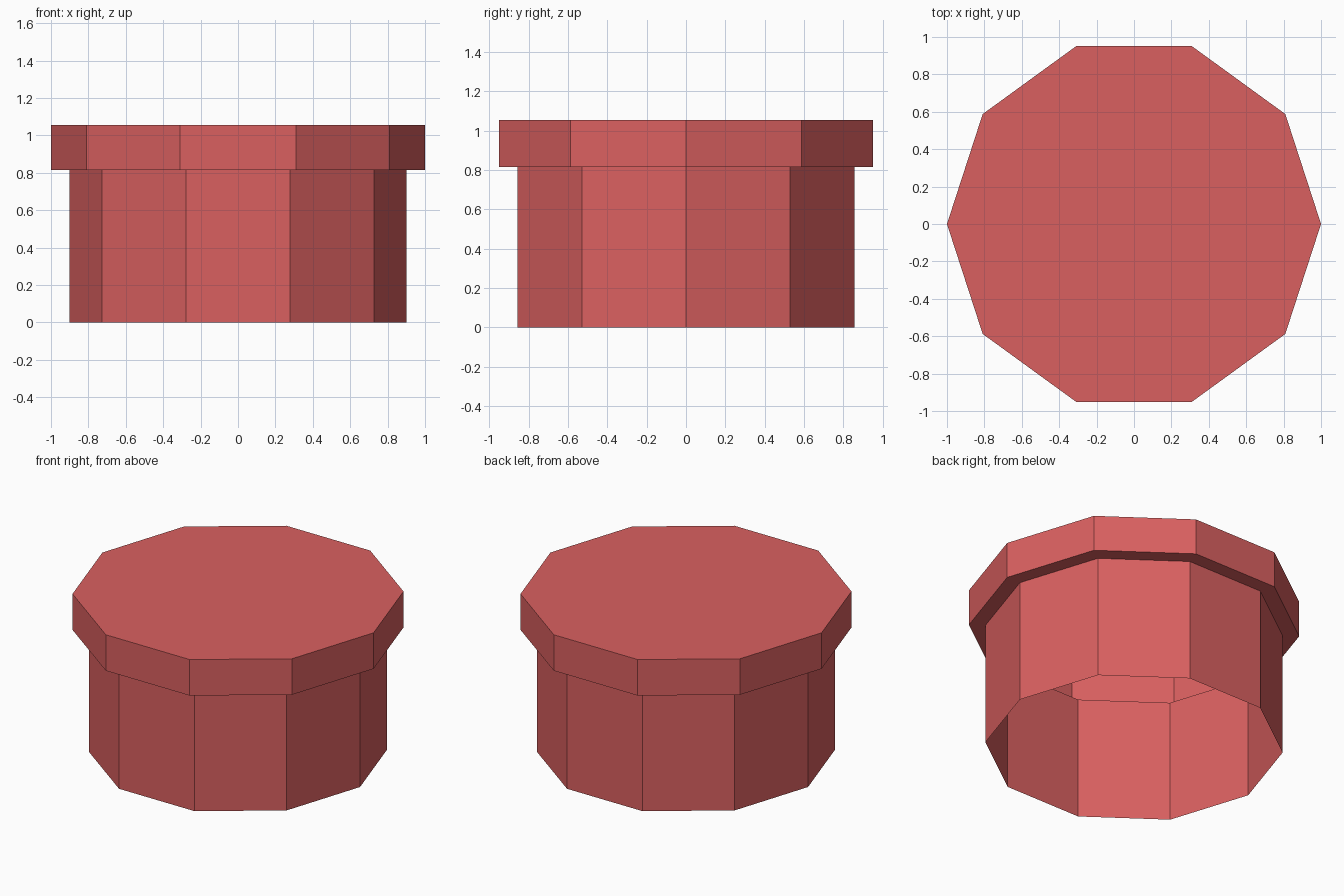
import bpy
import bmesh
from math import cos, sin, tau

SIDES = 10
BODY_R, LID_R = 0.9, 1.0
LID_Z, TOP_Z = 0.815, 1.055

cube = bpy.data.objects.get("Cube")
if cube:
    bpy.data.objects.remove(cube, do_unlink=True)

red = bpy.data.materials.new("soft_red")
red.use_nodes = True
colour = (0.70, 0.118, 0.118, 1.0)
red.diffuse_color = colour
red.node_tree.nodes["Principled BSDF"].inputs["Base Color"].default_value = colour


def faceted_shell(name, profile, capped=False):
    """Sweep a (radius, height) profile round z with flat sides."""
    bm = bmesh.new()
    rings = [[bm.verts.new((r * cos(tau * i / SIDES), r * sin(tau * i / SIDES), z))
              for i in range(SIDES)] for r, z in profile]
    for low, high in zip(rings, rings[1:]):
        for i in range(SIDES):
            j = (i + 1) % SIDES
            bm.faces.new((low[i], low[j], high[j], high[i]))
    if capped:
        bm.faces.new(rings[-1])
    mesh = bpy.data.meshes.new(name)
    bm.to_mesh(mesh)
    bm.free()
    mesh.materials.append(red)
    obj = bpy.data.objects.new(name, mesh)
    bpy.context.collection.objects.link(obj)
    return obj


# Thin-walled tube, open at the bottom and into the lid
faceted_shell("body_tube", [(BODY_R, 0), (BODY_R, LID_Z)])

# Hollow lid: underside lip, rim wall and flat top
faceted_shell("lid", [(BODY_R, LID_Z), (LID_R, LID_Z), (LID_R, TOP_Z)], capped=True)
